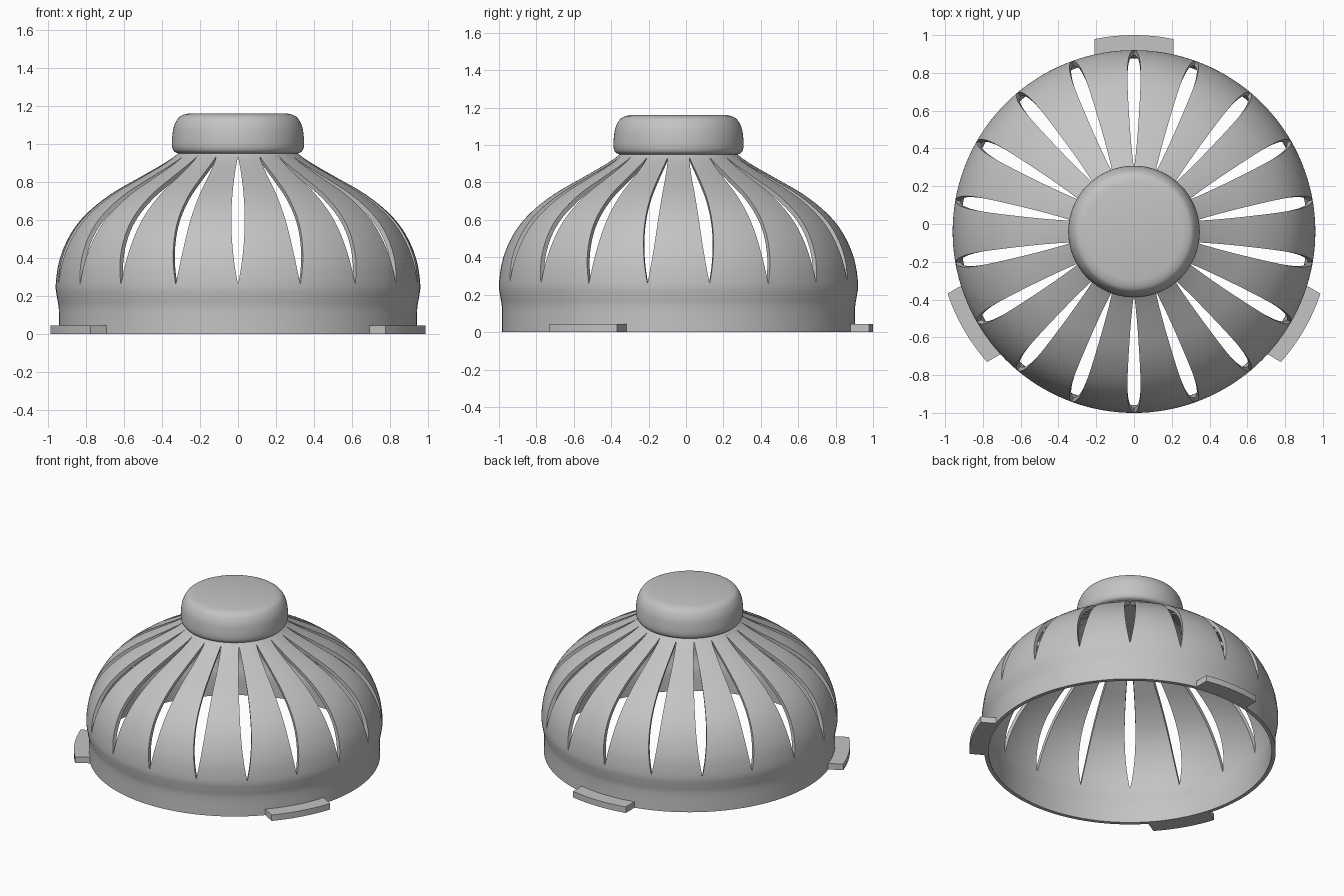
import bpy, bmesh, math
from mathutils import Vector, Matrix

if "Cube" in bpy.data.objects:
    bpy.data.objects.remove(bpy.data.objects["Cube"], do_unlink=True)

CENTRE = Matrix.Translation((0, -0.04, 0))
WALL = 0.026
SLOTS = 18

grey = bpy.data.materials.new("matte grey")
grey.use_nodes = True
grey.diffuse_color = (0.55, 0.55, 0.55, 1)
grey.node_tree.nodes["Principled BSDF"].inputs["Base Color"].default_value = grey.diffuse_color


def finish(name, bm):
    """Turn a bmesh into a named object on the shared axis."""
    bmesh.ops.recalc_face_normals(bm, faces=bm.faces[:])
    bm.transform(CENTRE)
    mesh = bpy.data.meshes.new(name)
    bm.to_mesh(mesh)
    bm.free()
    mesh.materials.append(grey)
    obj = bpy.data.objects.new(name, mesh)
    bpy.context.collection.objects.link(obj)
    return obj


def select(obj):
    bpy.ops.object.select_all(action='DESELECT')
    obj.select_set(True)
    bpy.context.view_layer.objects.active = obj


def smooth(obj):
    select(obj)
    bpy.ops.object.shade_smooth_by_angle(angle=math.radians(32))


def smooth_curve(points, steps=4):
    """Catmull-Rom curve through (radius, height) points."""
    p = [Vector(q) for q in points]
    p = [2 * p[0] - p[1]] + p + [2 * p[-1] - p[-2]]
    out = []
    for a, b, c, d in zip(p, p[1:], p[2:], p[3:]):
        for i in range(steps):
            t = i / steps
            out.append(0.5 * (2 * b + (c - a) * t + (2 * a - 5 * b + 4 * c - d) * t ** 2
                              + (3 * b - a - 3 * c + d) * t ** 3))
    return out + [p[-2]]


def lathe(name, profile, closed, segments=144):
    bm = bmesh.new()
    verts = [bm.verts.new((r, 0, z)) for r, z in profile]
    edges = [bm.edges.new(e) for e in zip(verts, verts[1:])]
    if closed:
        edges.append(bm.edges.new((verts[-1], verts[0])))
    bmesh.ops.spin(bm, geom=verts + edges, cent=(0, 0, 0), axis=(0, 0, 1),
                   angle=math.tau, steps=segments, use_duplicate=False)
    bmesh.ops.remove_doubles(bm, verts=bm.verts[:], dist=1e-5)
    return finish(name, bm)


def prism(bm, outline, offset, matrix):
    """Extrude an outline by an offset and place it."""
    base = [bm.verts.new(matrix @ Vector(p)) for p in outline]
    end = [bm.verts.new(matrix @ (Vector(p) + Vector(offset))) for p in outline]
    bm.faces.new(base)
    bm.faces.new(end[::-1])
    for i in range(len(base)):
        j = (i + 1) % len(base)
        bm.faces.new((base[i], end[i], end[j], base[j]))


# Thin bell-shaped shell, open below
outer = smooth_curve([(0.944, 0), (0.944, 0.13), (0.953, 0.19), (0.96, 0.26), (0.94, 0.39),
                      (0.885, 0.52), (0.80, 0.63), (0.67, 0.735), (0.515, 0.825),
                      (0.41, 0.885), (0.34, 0.93), (0.30, 0.965)])
inner = []
for i, p in enumerate(outer):
    along = (outer[min(i + 1, len(outer) - 1)] - outer[max(i - 1, 0)]).normalized()
    inner.append(p + WALL * Vector((-along.y, along.x)))
inner[0].y = 0
dome = lathe("slotted_dome", outer + inner[::-1], True)

# Lens-shaped slots cut radially through the shell
low, high, half = 0.26, 0.935, 0.035
steps = 24
heights = [low + (high - low) * i / steps for i in range(steps + 1)]
side = [(half * (1 - (2 * i / steps - 1) ** 2), 0.25, z) for i, z in enumerate(heights)]
lens = side + [(-x, y, z) for x, y, z in side[-2:0:-1]]
bm = bmesh.new()
for k in range(SLOTS):
    prism(bm, lens, (0, 1, 0), Matrix.Rotation(math.tau * k / SLOTS, 4, 'Z'))
cutter = finish("slot_cutter", bm)
cutter.hide_render = True
select(dome)
cut = dome.modifiers.new("slots", 'BOOLEAN')
cut.operation = 'DIFFERENCE'
cut.solver = 'EXACT'
cut.object = cutter
bpy.ops.object.modifier_apply(modifier=cut.name)
bpy.data.objects.remove(cutter, do_unlink=True)
smooth(dome)

# Rounded knob with a flat top
rim = smooth_curve([(0.315, 0.95), (0.336, 0.96), (0.347, 0.985), (0.347, 1.03), (0.338, 1.09),
                    (0.315, 1.135), (0.29, 1.152), (0.26, 1.16)])
smooth(lathe("top_knob", [(0, 0.95)] + rim + [(0, 1.16)], False))

# Three locking tabs around the base
xs = [0.209 * (i / 8 - 1) for i in range(17)]
arc = lambda radius: [(x, math.sqrt(radius ** 2 - x * x), 0) for x in xs]
for k, name in enumerate(("back_tab", "right_tab", "left_tab")):
    bm = bmesh.new()
    prism(bm, arc(1.04) + arc(0.932)[::-1], (0, 0, 0.043), Matrix.Rotation(math.tau * k / 3, 4, 'Z'))
    smooth(finish(name, bm))
